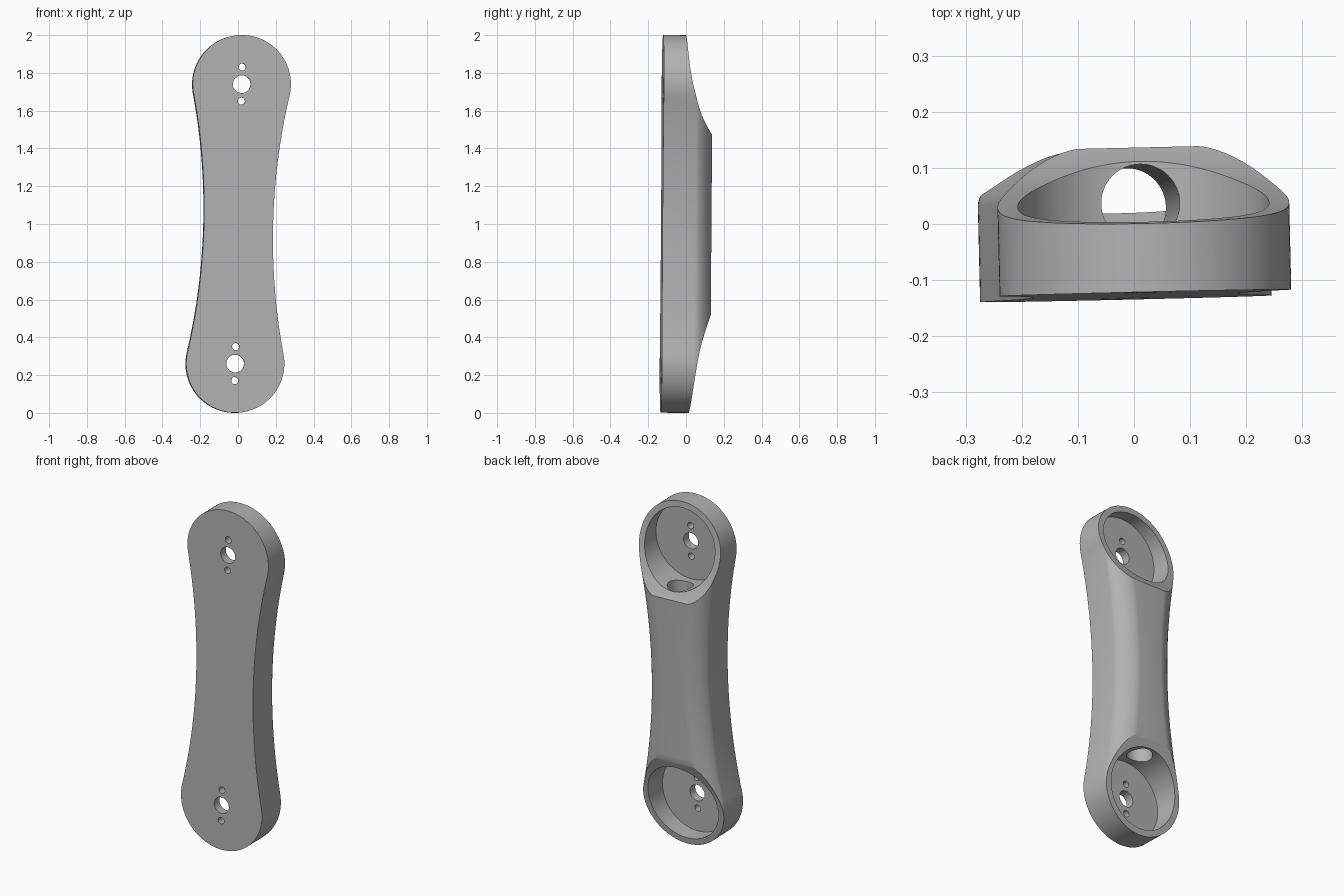
import bpy, bmesh
from math import sin, cos, pi, sqrt, atan2, radians
from mathutils import Matrix, Euler

if "Cube" in bpy.data.objects:
    bpy.data.objects.remove(bpy.data.objects["Cube"])

LOBE_Z, LOBE_R, WAIST = 0.74, 0.26, 0.183
FRONT, SHOULDER, BACK = -0.128, 0.045, 0.133
FLOOR = -0.078

grey = bpy.data.materials.new("satin grey")
grey.use_nodes = True
colour = (0.45, 0.45, 0.45, 1)
grey.diffuse_color = colour
grey.node_tree.nodes["Principled BSDF"].inputs["Base Color"].default_value = colour


def make_object(name, bm):
    bmesh.ops.recalc_face_normals(bm, faces=bm.faces)
    mesh = bpy.data.meshes.new(name)
    bm.to_mesh(mesh)
    bm.free()
    mesh.materials.append(grey)
    obj = bpy.data.objects.new(name, mesh)
    bpy.context.collection.objects.link(obj)
    return obj


def loft(name, rings):
    """Skin a stack of equal rings and cap both ends."""
    bm = bmesh.new()
    loops = [[bm.verts.new(p) for p in ring] for ring in rings]
    n = len(loops[0])
    for a, b in zip(loops, loops[1:]):
        for i in range(n):
            j = (i + 1) % n
            bm.faces.new((a[i], a[j], b[j], b[i]))
    bm.faces.new(loops[0])
    bm.faces.new(loops[-1])
    return make_object(name, bm)


def outline(inset):
    """Dog-bone outline: two round lobes joined by tangent concave arcs."""
    r, w = LOBE_R - inset, WAIST - inset
    k = r - w
    c = (LOBE_Z ** 2 - k ** 2) / (2 * k)
    big = c - w
    t = atan2(LOBE_Z, c)
    top = [(r * cos(a), LOBE_Z + r * sin(a))
           for a in (-t + (pi + 2 * t) * i / 64 for i in range(65))]
    left = [(-c + big * cos(a), big * sin(a))
            for a in (t - 2 * t * i / 32 for i in range(1, 32))]
    half = top + left
    return half + [(-x, -z) for x, z in half]


def cylinder(name, radius, start, end, axis, x=0, other=0, sides=64):
    """Cylinder along y or z; 'other' is the remaining centre coordinate."""
    rings = []
    for s in (start, end):
        pts = [(x + radius * cos(2 * pi * i / sides),
                other + radius * sin(2 * pi * i / sides)) for i in range(sides)]
        rings.append([(u, s, v) if axis == "Y" else (u, v, s) for u, v in pts])
    return loft(name, rings)


def smooth_curve(points, steps=8):
    """Catmull-Rom curve through the points."""
    p = [points[0]] + points + [points[-1]]
    out = []
    for a, b, c, d in zip(p, p[1:], p[2:], p[3:]):
        for i in range(steps):
            t = i / steps
            out.append(tuple(0.5 * (2 * q + (r - o) * t + (2 * o - 5 * q + 4 * r - s) * t ** 2
                                    + (3 * q - o - 3 * r + s) * t ** 3)
                             for o, q, r, s in zip(a, b, c, d)))
    return out + [points[-1]]


# Body: straight side walls with a broad rounded shoulder towards the back
layers = [(FRONT, 0), (SHOULDER, 0)]
for i in range(1, 13):
    a = pi / 2 * i / 12
    layers.append((SHOULDER + (BACK - SHOULDER) * sin(a) ** 1.25,
                   0.11 * (1 - cos(a) ** 1.25)))
body = loft("link_arm", [[(x, y, z) for x, z in outline(d)] for y, d in layers])

# Sweeping cuts that thin the two ends
top_cut = [(1.05, -0.008), (1.0, -0.006), (0.85, 0.009), (0.74, 0.029),
           (0.6, 0.068), (0.5, 0.117), (0.44, 0.16)]
bottom_cut = [(-1.05, 0.014), (-1.0, 0.021), (-0.74, 0.058), (-0.6, 0.09), (-0.4, 0.16)]
cutters = []
for name, points in (("top_end_cutter", top_cut), ("bottom_end_cutter", bottom_cut)):
    profile = smooth_curve(points)
    profile += [(points[-1][0], 0.3), (points[0][0], 0.3)]
    cutters.append(loft(name, [[(x, y, z) for z, y in profile] for x in (-0.4, 0.4)]))

# Pockets, pivot holes and screw holes at both ends
for end, z in (("top", LOBE_Z), ("bottom", -LOBE_Z)):
    cutters.append(cylinder(end + "_pocket_cutter", 0.224, FLOOR, 0.3, "Y", 0, z, 96))
    for label, radius, dz in (("pivot", 0.047, 0), ("upper_screw", 0.019, 0.09),
                              ("lower_screw", 0.019, -0.09)):
        cutters.append(cylinder(f"{end}_{label}_cutter", radius, -0.3, 0, "Y", 0, z + dz, 40))

# Cable channel running between the pockets
cutters.append(cylinder("channel_cutter", 0.07, -0.68, 0.68, "Z", 0, 0.033))

for cutter in cutters:
    cutter.hide_render = True
    mod = body.modifiers.new(cutter.name, "BOOLEAN")
    mod.operation = "DIFFERENCE"
    mod.solver = "EXACT"
    mod.object = cutter

bpy.context.view_layer.update()
result = bpy.data.meshes.new_from_object(
    body.evaluated_get(bpy.context.evaluated_depsgraph_get()))
body.modifiers.clear()
body.data = result
for cutter in cutters:
    bpy.data.objects.remove(cutter)

# Slight resting tilt, then stand on the ground
tilt = Euler((-0.0065, 0.0236, 0.023)).to_matrix().to_4x4()
result.transform(Matrix.Translation((0, 0, 1)) @ tilt)
lowest = min(v.co.z for v in result.vertices)
result.transform(Matrix.Translation((0, 0, -lowest)))

bpy.context.view_layer.objects.active = body
body.select_set(True)
bpy.ops.object.shade_smooth_by_angle(angle=radians(25))
